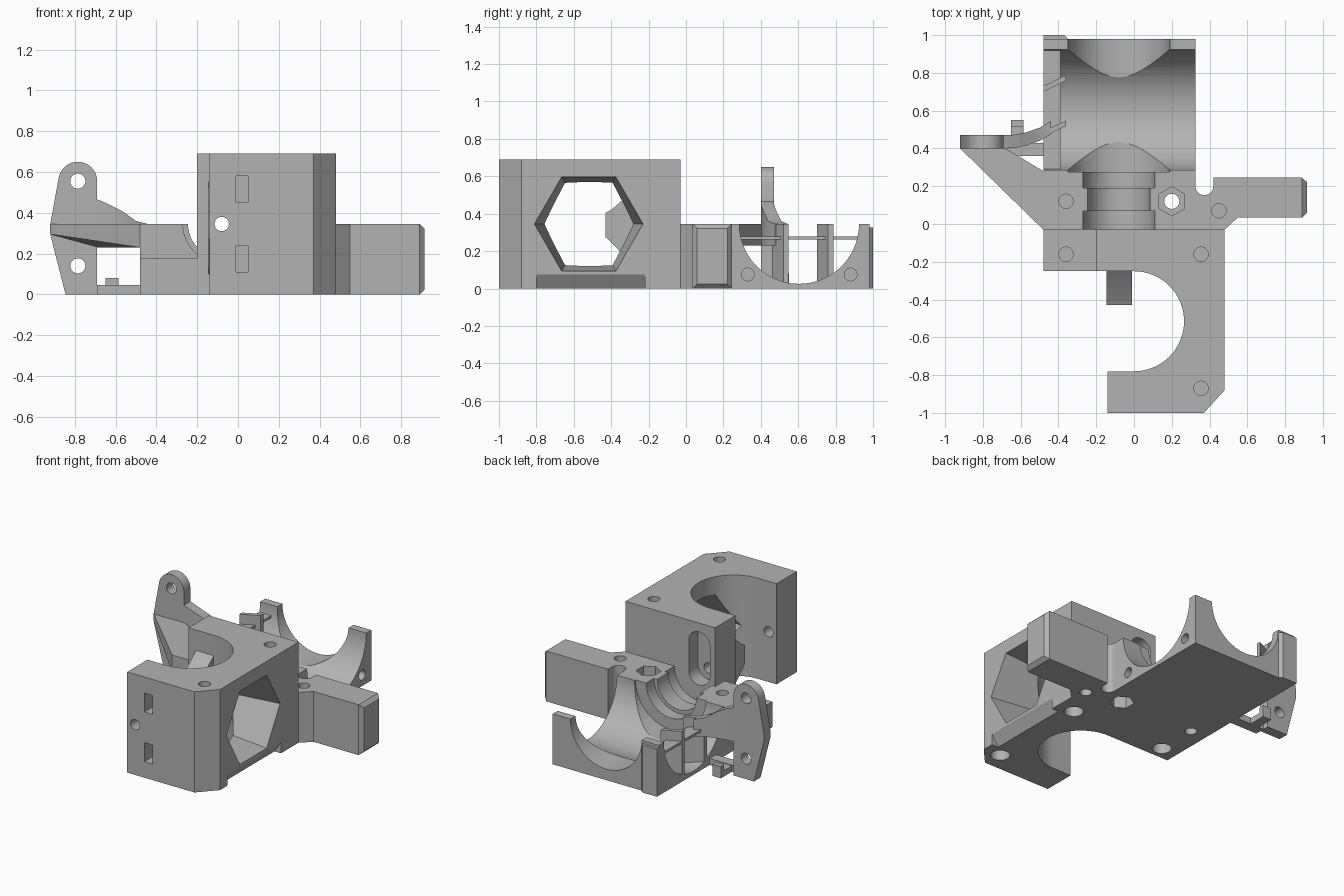
import bpy, bmesh, math
from math import cos, sin, pi

if "Cube" in bpy.data.objects:
    bpy.data.objects.remove(bpy.data.objects["Cube"])

grey = bpy.data.materials.new("plain_grey")
grey.diffuse_color = (0.45, 0.45, 0.45, 1)
grey.use_nodes = True
grey.node_tree.nodes["Principled BSDF"].inputs["Base Color"].default_value = grey.diffuse_color


def loft(name, rings):
    """Closed solid through rings of equal point count."""
    bm = bmesh.new()
    vs = [[bm.verts.new(p) for p in r] for r in rings]
    n = len(rings[0])
    for a, b in zip(vs, vs[1:]):
        for i in range(n):
            bm.faces.new((a[i], a[(i + 1) % n], b[(i + 1) % n], b[i]))
    bm.faces.new(vs[0])
    bm.faces.new(vs[-1])
    bmesh.ops.recalc_face_normals(bm, faces=bm.faces)
    me = bpy.data.meshes.new(name)
    bm.to_mesh(me)
    bm.free()
    ob = bpy.data.objects.new(name, me)
    bpy.context.collection.objects.link(ob)
    me.materials.append(grey)
    return ob


def place(axis, p, t):
    u, v = p
    return {'x': (t, u, v), 'y': (u, t, v), 'z': (u, v, t)}[axis]


def prism(name, pts, lo, hi, axis='z'):
    return loft(name, [[place(axis, p, t) for p in pts] for t in (lo, hi)])


def arc(c, r, a0, a1, n):
    return [(c[0] + r * cos(math.radians(a0 + (a1 - a0) * i / n)),
             c[1] + r * sin(math.radians(a0 + (a1 - a0) * i / n))) for i in range(n + 1)]


def rod(c, r, lo, hi, axis='z', n=32):
    return prism("cutter", arc(c, r, 0, 360, n)[:-1], lo, hi, axis)


def rect(a0, a1, b0, b1):
    return [(a0, b0), (a1, b0), (a1, b1), (a0, b1)]


def box(name, x0, x1, y0, y1, z0, z1):
    return prism(name, rect(x0, x1, y0, y1), z0, z1)


def cut(ob, *tools):
    bpy.context.view_layer.objects.active = ob
    for t in tools:
        t.hide_render = True
        m = ob.modifiers.new("cut", 'BOOLEAN')
        m.operation, m.solver, m.object = 'DIFFERENCE', 'EXACT', t
        bpy.ops.object.modifier_apply(modifier=m.name)
        bpy.data.objects.remove(t)


def screw_hole(x, y, top):
    """Wide pocket from below and narrow hole from above, with a thin skin between."""
    return [rod((x, y), 0.06, -0.1, 0.1), rod((x, y), 0.038, 0.11, top + 0.1)]


# Tall C-shaped block
tall = prism("tall_block", [(-0.2, -0.03), (0.48, -0.03), (0.48, -0.88), (0.37, -1), (-0.14, -1),
             (-0.14, -0.78)] + arc((0, -0.515), 0.265, -90, 90, 32) + [(-0.2, -0.25)], 0, 0.69)
# Tapered hexagonal window in the side
window = loft("cutter", [[(x, *p) for p in arc((-0.52, 0.345), r, 0, 360, 6)[:-1]]
                         for x, r in ((0.05, 0.228), (0.48, 0.29), (0.6, 0.307))])
# Chamfer along the lower side edge
chamfer = prism("cutter", [(0.4, -0.045), (0.6, -0.045), (0.6, 0.075), (0.48, 0.075)], -0.8, -0.22, 'y')
# Slot in the back wall, front slots and the long lengthwise hole
oblong = prism("cutter", arc((-0.08, 0.345), 0.08, 180, 360, 16) + arc((-0.08, 0.55), 0.08, 0, 180, 16),
               -0.13, 0.1, 'y')
cut(tall, window, chamfer, oblong, rod((-0.08, 0.345), 0.035, -1.1, 0.1, 'y'),
    *[prism("cutter", rect(-0.01, 0.05, z, z + 0.13), -1.1, -0.88, 'y') for z in (0.11, 0.45)],
    *screw_hole(0.355, -0.16, 0.69), *screw_hole(0.355, -0.87, 0.69))

# Tapered nose inside the C
nose = prism("inner_nose", [(-0.25, 0.10), (-0.43, 0.275), (-0.43, 0.405), (-0.40, 0.42),
             (-0.25, 0.55)], -0.145, -0.01, 'x')
cut(nose, rod((-0.08, 0.345), 0.035, -0.6, 0, 'y'))

# Low ledge beside the tall block
ledge = box("low_ledge", -0.48, -0.2, -0.25, -0.03, 0, 0.175)
cut(ledge, *screw_hole(-0.36, -0.16, 0.175))

# Rear body: crossing half-round cradles and a stepped groove
rear = prism("rear_cradle", [(-0.48, -0.03), (0.48, -0.03), (0.55, 0.035), (0.55, 0.245), (0.42, 0.245)]
             + arc((0.3725, 0.2), 0.0475, 0, -180, 16) + [(0.325, 0.98), (-0.48, 0.98)], 0, 0.345)
cut(rear, rod((0.605, 0.345), 0.32, -0.7, 0.5, 'x', 64), rod((-0.08, 0.345), 0.27, 0.275, 1.1, 'y', 64),
    rod((-0.08, 0.345), 0.165, -0.1, 0.5, 'y', 48), rod((-0.08, 0.345), 0.19, -0.1, 0.07, 'y', 48),
    rod((-0.08, 0.345), 0.19, 0.19, 0.4, 'y', 48),
    rod((0.33, 0.075), 0.034, 0.2, 0.5, 'x'), rod((0.88, 0.075), 0.034, 0.2, 0.5, 'x'),
    rod((0.2, 0.12), 0.04, -0.1, 0.5),
    *[prism("cutter", arc((0.2, 0.12), 0.077, 30, 390, 6)[:-1], a, b) for a, b in ((-0.1, 0.1), (0.28, 0.5))],
    *[rod(c, 0.038, a, b) for c in ((-0.36, 0.12), (0.45, 0.07)) for a, b in ((-0.1, 0.16), (0.17, 0.5))])

# Side arm with a bevelled end
loft("side_arm", [[(x, *p) for p in rect(0.035 + d, 0.245 - d, d, 0.345 - d)]
                  for x, d in ((0.54, 0), (0.89, 0), (0.915, 0.024))])

# Corner pad, thin shelf and slanted ribs of the open side
prism("corner_pad", [(-0.48, 0.975), (-0.345, 0.975), (-0.37, 1.0), (-0.48, 1.0)], 0, 0.325)
box("side_shelf", -0.48, -0.39, 0.29, 0.94, 0.262, 0.278)
for i, y in enumerate((0.46, 0.70)):
    prism(f"side_rib_{i + 1}", [(-0.48, y), (-0.36, y + 0.06), (-0.36, y + 0.088), (-0.48, y + 0.03)], 0.03, 0.345)

# Outrigger: upright lug with two holes
lug = prism("outrigger_lug", [(-0.845, 0), (-0.69, 0), (-0.69, 0.47)] + arc((-0.785, 0.555), 0.095, 5, 170, 16)
            + [(-0.92, 0.345), (-0.92, 0.295)], 0.4, 0.47, 'y')
cut(lug, rod((-0.785, 0.555), 0.037, 0.3, 0.6, 'y'), rod((-0.785, 0.14), 0.037, 0.3, 0.6, 'y'))

# Triangular web from the body to the lug
web = [(-0.92, 0.40, 0.295), (-0.48, -0.03, 0.23), (-0.48, 0.28, 0.23), (-0.68, 0.40, 0.23)]
loft("outrigger_web", [web, [(x, y, 0.345) for x, y, _ in web]])

# Curved fin from the lug to the open side
loft("curved_fin", [[(x, y, 0.23), (x, y + 0.07, 0.23), (x, y + 0.07, z), (x, y, z)] for x, y, z in
     ((-0.70, 0.40, 0.47), (-0.64, 0.402, 0.445), (-0.57, 0.415, 0.41), (-0.50, 0.44, 0.36), (-0.44, 0.475, 0.345))])

# Lower bar and its small hook
box("lower_bar", -0.69, -0.46, 0.36, 0.43, 0, 0.045)
box("hook_bar", -0.65, -0.585, 0.42, 0.55, 0, 0.04)
box("hook_tip", -0.65, -0.585, 0.515, 0.55, 0.04, 0.08)

bpy.ops.object.select_all(action='SELECT')
bpy.ops.object.shade_smooth_by_angle(angle=math.radians(25))
